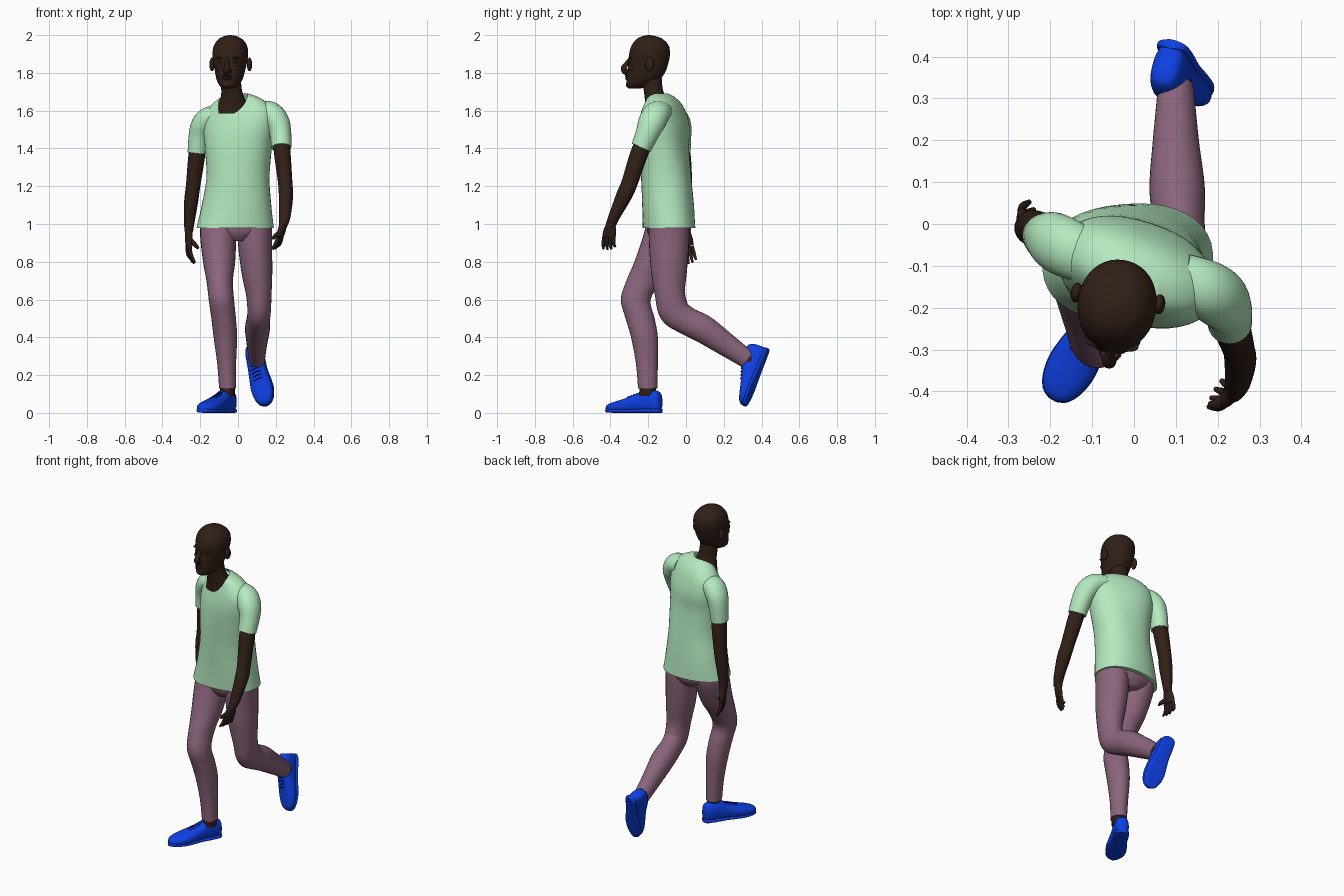
import bpy
from math import radians, cos, sin, pi, copysign
from mathutils import Vector, Matrix

def mat(name, c):
    m = bpy.data.materials.new(name)
    m.diffuse_color = (*c, 1)
    return m

SKIN = mat("skin", (.03, .014, .009))
SHIRT = mat("shirt_cloth", (.46, .82, .52))
PANTS = mat("trouser_cloth", (.26, .13, .2))
BLUE = mat("shoe_blue", (.004, .05, .75))
DARK = mat("lace_dark", (.003, .02, .3))

def make(name, verts, faces, m):
    me = bpy.data.meshes.new(name)
    me.from_pydata(verts, [], faces)
    me.materials.append(m)
    me.polygons.foreach_set("use_smooth", [True] * len(me.polygons))
    me.set_sharp_from_angle(angle=radians(50))
    ob = bpy.data.objects.new(name, me)
    bpy.context.collection.objects.link(ob)
    return ob

def smooth_rows(rows, k):
    # Catmull-Rom interpolation of all row values
    P = [rows[0]] + list(rows) + [rows[-1]]
    out = []
    for i in range(1, len(P) - 2):
        for j in range(k):
            t = j / k
            out.append([.5 * (2 * b + (c - a) * t + (2 * a - 5 * b + 4 * c - d) * t * t
                        + (3 * b - a - 3 * c + d) * t ** 3)
                        for a, b, c, d in zip(P[i - 1], P[i], P[i + 1], P[i + 2])])
    return out + [list(rows[-1])]

def loft(name, rows, m, ref=None, power=2.0, n=28, k=5, mtx=None):
    """rows: x, y, z, radius u, radius v, (turn about z). ref set = rings follow the path."""
    R = smooth_rows([tuple(r) + (0,) * (6 - len(r)) for r in rows], k)
    C = [Vector(r[:3]) for r in R]
    verts, faces = [], []
    for i, r in enumerate(R):
        if ref:
            t = (C[min(i + 1, len(C) - 1)] - C[max(i - 1, 0)]).normalized()
            u = Vector(ref)
            u = (u - t * u.dot(t)).normalized()
            v = t.cross(u)
        else:
            a = radians(r[5])
            u, v = Vector((cos(a), sin(a), 0)), Vector((-sin(a), cos(a), 0))
        for j in range(n):
            a = 2 * pi * j / n
            ca, sa = cos(a), sin(a)
            verts.append(C[i] + u * r[3] * copysign(abs(ca) ** (2 / power), ca)
                         + v * r[4] * copysign(abs(sa) ** (2 / power), sa))
    for i in range(len(R) - 1):
        for j in range(n):
            q = (j + 1) % n
            faces.append((i * n + j, i * n + q, (i + 1) * n + q, (i + 1) * n + j))
    faces += [tuple(range(n))[::-1], tuple(range((len(R) - 1) * n, len(R) * n))]
    if mtx:
        verts = [mtx @ v for v in verts]
    return make(name, verts, faces, m)

def blob(name, loc, size, m, mtx):
    bpy.ops.mesh.primitive_uv_sphere_add(segments=20, ring_count=12)
    ob = bpy.context.object
    ob.name = name
    ob.matrix_world = mtx @ Matrix.Translation(loc) @ Matrix.Diagonal((*size, 1))
    ob.data.materials.append(m)
    bpy.ops.object.shade_smooth()
    return ob

# Shirt body, twisted between hips and shoulders
shirt = loft("shirt_body", [
    (-.015, -.09, .98, .205, .138, 5), (-.008, -.095, 1.1, .184, .137, 0),
    (0, -.105, 1.25, .167, .132, -5), (.002, -.115, 1.4, .178, .125, -14),
    (.005, -.115, 1.5, .192, .12, -20), (.01, -.118, 1.58, .19, .102, -22),
    (.012, -.122, 1.635, .155, .082, -22), (.01, -.13, 1.67, .105, .062, -22),
    (.0, -.135, 1.69, .06, .035, -22)], SHIRT, power=2.25, n=40, k=6)

# Round neckline cut
bpy.ops.mesh.primitive_cylinder_add(vertices=40, radius=.078, depth=.2)
cut = bpy.context.object
cut.name = "neckline_cutter"
cut.hide_render = True
cut.matrix_world = (Matrix.Translation((-.027, -.163, 1.65)) @ Matrix.Rotation(radians(34), 4, 'X')
                    @ Matrix.Translation((0, 0, .075)))
mod = shirt.modifiers.new("neckline", 'BOOLEAN')
mod.operation = 'DIFFERENCE'
mod.object = cut
bpy.context.view_layer.objects.active = shirt
bpy.ops.object.modifier_apply(modifier=mod.name)
bpy.data.objects.remove(cut)

# Sleeves
Y, X = (0, 1, 0), (1, 0, 0)
loft("right_sleeve", [(.11, -.13, 1.6, .062, .05), (.17, -.155, 1.585, .07, .064), (.208, -.18, 1.54, .072, .064),
     (.225, -.205, 1.48, .062, .057), (.229, -.237, 1.405, .054, .053)], SHIRT, Y)
loft("left_sleeve", [(-.1, -.085, 1.575, .062, .05), (-.155, -.06, 1.56, .07, .06), (-.19, -.042, 1.52, .07, .06),
     (-.207, -.032, 1.46, .06, .055), (-.217, -.028, 1.375, .052, .05)], SHIRT, Y)

# Arms
loft("right_arm", [(.226, -.2, 1.47, .042, .042), (.234, -.245, 1.38, .047, .044), (.25, -.298, 1.22, .043, .038),
     (.254, -.328, 1.15, .042, .038), (.248, -.38, 1.04, .03, .03), (.238, -.4, .99, .027, .022)], SKIN, Y)
loft("left_arm", [(-.21, -.03, 1.44, .042, .042), (-.22, -.02, 1.35, .046, .044), (-.238, -.008, 1.2, .041, .038),
     (-.248, -.01, 1.12, .04, .037), (-.258, -.008, 1.01, .029, .028), (-.26, -.004, .96, .027, .022)], SKIN, Y)

# Hands with four fingers and a thumb
def hand(side, wrist, knuckle, tip, spread, bulge, thumb):
    w, k, t, s, b = map(Vector, (wrist, knuckle, tip, spread, bulge))
    s.normalize()
    m = w.lerp(k, .55)
    loft(side + "_palm", [(*w, .026, .02), (*m, .036, .018), (*k, .037, .013)], SKIN, s, n=20)
    for i in range(4):
        o = s * (i - 1.5) * .018
        e = k.lerp(t, (1, 1.05, .98, .8)[i]) + o * 1.25
        c = k.lerp(t, .5) + o * 1.1 + b
        loft(f"{side}_finger_{i + 1}", [(*(k + o), .0105, .0105), (*c, .0098, .0098), (*e, .006, .006)], SKIN, s, n=10)
    th = Vector(thumb)
    c = m.lerp(th, .55) - s * .012
    loft(side + "_thumb", [(*m, .014, .014), (*c, .0125, .0125), (*th, .007, .007)], SKIN, (.3, .9, .2), n=10)

hand("right", (.239, -.398, .995), (.222, -.408, .93), (.19, -.405, .868), (.35, .93, 0), (.004, -.004, -.004), (.182, -.43, .92))
hand("left", (-.26, -.005, .965), (-.262, .005, .885), (-.236, .024, .795), (-.25, .95, 0), (-.008, 0, 0), (-.21, -.025, .87))

# Trousers
loft("trouser_seat", [(-.005, -.09, .91, .06, .085), (-.008, -.09, .96, .165, .115), (-.012, -.09, 1.06, .178, .12)], PANTS, n=36)
loft("left_trouser_leg", [
    (-.1, -.1, 1.05, .09, .105), (-.105, -.11, .95, .096, .113), (-.1, -.165, .8, .085, .108),
    (-.097, -.222, .7, .07, .094), (-.088, -.266, .6, .067, .079), (-.076, -.243, .5, .065, .077),
    (-.067, -.22, .4, .062, .071), (-.06, -.207, .26, .05, .058), (-.055, -.203, .13, .045, .051)], PANTS)
loft("right_trouser_leg", [
    (.09, -.09, 1.04, .092, .108), (.09, -.09, .9, .09, .106), (.1, -.09, .75, .082, .095),
    (.11, -.085, .63, .068, .08), (.112, -.062, .54, .062, .082), (.107, -.0, .49, .062, .074),
    (.103, .09, .445, .066, .074), (.1, .2, .37, .055, .063), (.1, .325, .283, .043, .049)], PANTS, X)

# Ankles
loft("left_ankle", [(-.056, -.2, .17, .04, .045), (-.055, -.205, .09, .038, .042)], SKIN)
loft("right_ankle", [(.1, .3, .3, .036, .04), (.104, .375, .25, .036, .04)], SKIN, X)

# Shoes: local x = across, y = up, z = heel to toe
def shoe(side, heel, along, up):
    L = Vector(along).normalized()
    S = Vector(up).cross(L).normalized()
    U = L.cross(S)
    M = Matrix.Translation(heel) @ Matrix((S, U, L)).transposed().to_4x4()
    prof = [(0, .02, .02, .09), (.012, .034, .006, .112), (.05, .043, .002, .124), (.095, .045, .004, .122),
            (.14, .049, .004, .1), (.19, .055, .001, .083), (.24, .058, .001, .068),
            (.285, .05, .003, .056), (.315, .032, .008, .045), (.328, .01, .015, .032)]
    loft(side + "_shoe", [(0, (a + b) / 2, s, w, (b - a) / 2) for s, w, a, b in prof], BLUE, power=2.5, mtx=M)
    sole = [(-.002, .018), (.012, .037), (.06, .044), (.13, .046), (.19, .056), (.24, .06), (.285, .052), (.317, .034), (.33, .01)]
    loft(side + "_sole", [(0, .011 + .03 * max(0, s - .27), s, w, .011) for s, w in sole], BLUE, power=3, mtx=M)
    for i in range(5):
        s, h = .125 + .018 * i, .109 - .0058 * i
        loft(f"{side}_lace_{i + 1}", [(-.026, h - .011, s + .004, .003, .003), (0, h, s, .003, .003),
             (.026, h - .011, s - .004, .003, .003)], DARK, (0, 0, 1), n=8, k=3, mtx=M)

shoe("left", (-.03, -.135, 0), (-.5, -.866, 0), (0, 0, 1))
shoe("right", (.092, .44, .335), (.06, -.12, -.3), (-.25, -.9, .3))

# Neck
loft("neck", [(-.026, -.142, 1.585, .086, .073), (-.027, -.15, 1.635, .074, .066), (-.03, -.165, 1.68, .06, .055),
     (-.035, -.175, 1.72, .054, .051), (-.04, -.185, 1.8, .054, .055)], SKIN)

# Head, turned slightly
H = Matrix.Translation((-.04, -.19, 0)) @ Matrix.Rotation(radians(-8), 4, 'Z') @ Matrix.Translation((0, .19, 0))
loft("head", [
    (0, -.272, 1.717, .024, .03), (0, -.257, 1.73, .046, .058), (0, -.23, 1.76, .066, .085),
    (0, -.212, 1.8, .077, .1), (0, -.2, 1.85, .087, .106), (0, -.193, 1.9, .094, .108), (0, -.19, 1.945, .087, .098),
    (0, -.192, 1.978, .063, .07), (0, -.195, 1.994, .034, .037), (0, -.196, 2.0, .006, .006)],
    SKIN, power=2.1, n=40, mtx=H)
loft("nose", [(0, -.298, 1.875, .008, .008), (0, -.315, 1.85, .01, .012), (0, -.332, 1.825, .016, .015),
     (0, -.322, 1.806, .017, .016), (0, -.305, 1.802, .01, .01)], SKIN, X, n=16, mtx=H)
blob("upper_lip", (0, -.312, 1.783), (.027, .012, .007), SKIN, H)
blob("lower_lip", (0, -.31, 1.77), (.024, .013, .008), SKIN, H)
blob("chin", (0, -.3, 1.738), (.028, .02, .018), SKIN, H)
for side, sx in (("left", -1), ("right", 1)):
    blob(side + "_ear", (sx * .096, -.178, 1.845), (.014, .024, .036), SKIN,
         H @ Matrix.Translation((sx * .004, 0, 0)))
    blob(side + "_eye", (sx * .034, -.289, 1.858), (.017, .013, .008), SKIN, H)
    blob(side + "_brow", (sx * .035, -.287, 1.879), (.03, .014, .007), SKIN, H)
    blob(side + "_cheek", (sx * .044, -.272, 1.825), (.024, .022, .018), SKIN, H)
    blob(side + "_nostril", (sx * .014, -.315, 1.81), (.009, .012, .008), SKIN, H)
